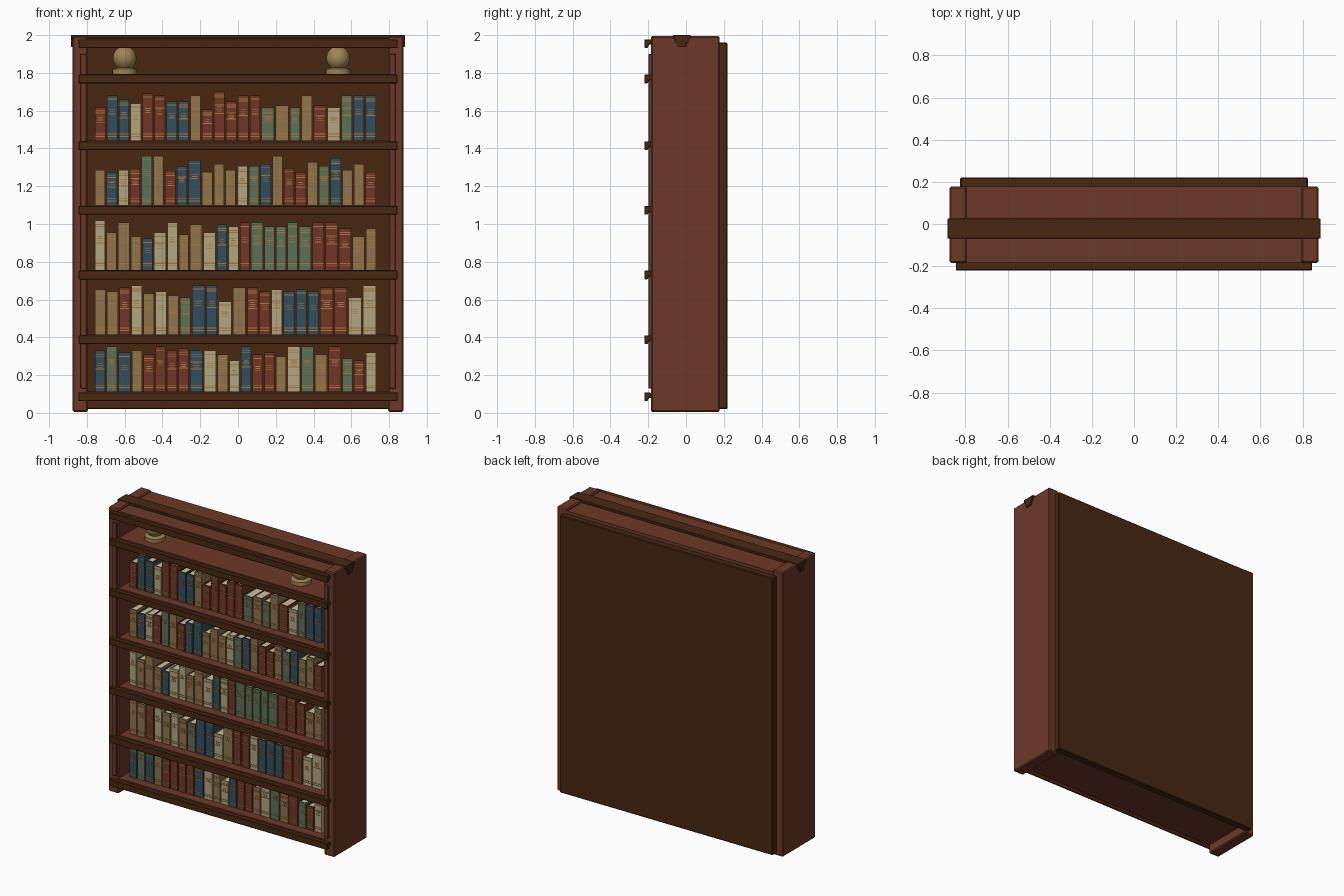
import bpy, bmesh, math
from mathutils import Vector

if "Cube" in bpy.data.objects:
    bpy.data.objects.remove(bpy.data.objects["Cube"])


def mat(name, srgb):
    m = bpy.data.materials.new(name)
    lin = [((c / 255 + 0.055) / 1.055) ** 2.4 if c > 10 else c / 255 / 12.92 for c in srgb]
    m.diffuse_color = (*lin, 1)
    m.use_nodes = True
    m.node_tree.nodes["Principled BSDF"].inputs["Base Color"].default_value = m.diffuse_color
    return m


WOOD = mat("red_brown_wood", (108, 57, 40))
DARK = mat("dark_wood", (72, 39, 17))
RED = mat("red_cloth", (115, 54, 38))
BLUE = mat("blue_cloth", (50, 78, 92))
GREEN = mat("green_cloth", (92, 112, 86))
TAN = mat("tan_cloth", (143, 115, 75))
CREAM = mat("cream_cloth", (178, 165, 128))
GOLD = mat("gold_band", (166, 122, 64))
PAGES = mat("page_paper", (205, 193, 160))
BRASS = mat("pale_brass", (160, 132, 84))
CLOTH = {"r": RED, "b": BLUE, "g": GREEN, "t": TAN, "c": CREAM}


def finish(name, bm, mats, bevel=0):
    bmesh.ops.recalc_face_normals(bm, faces=bm.faces)
    me = bpy.data.meshes.new(name)
    bm.to_mesh(me)
    bm.free()
    for m in mats:
        me.materials.append(m)
    ob = bpy.data.objects.new(name, me)
    bpy.context.collection.objects.link(ob)
    if bevel:
        b = ob.modifiers.new("soft_edges", "BEVEL")
        b.width, b.segments = bevel, 1
    return ob


def add_box(bm, x0, x1, y0, y1, z0, z1, index=0):
    geo = bmesh.ops.create_cube(bm, size=1)
    for v in geo["verts"]:
        v.co = Vector((x0 + (v.co.x + .5) * (x1 - x0),
                       y0 + (v.co.y + .5) * (y1 - y0),
                       z0 + (v.co.z + .5) * (z1 - z0)))
        for f in v.link_faces:
            f.material_index = index


def box(name, x0, x1, y0, y1, z0, z1, m, bevel=0):
    bm = bmesh.new()
    add_box(bm, x0, x1, y0, y1, z0, z1)
    return finish(name, bm, [m], bevel)


def moulding(name, profile, half, m, bevel=0):
    """Extrude a (y, z) profile along x, from -half to half."""
    bm = bmesh.new()
    face = bm.faces.new([bm.verts.new((-half, y, z)) for y, z in profile])
    ext = bmesh.ops.extrude_face_region(bm, geom=[face])
    verts = [g for g in ext["geom"] if isinstance(g, bmesh.types.BMVert)]
    bmesh.ops.translate(bm, verts=verts, vec=(2 * half, 0, 0))
    return finish(name, bm, [m], bevel)


# Carcass: side panels, thin front stiles, back panel
for side, s in (("left", -1), ("right", 1)):
    x0, x1 = sorted((s * .795, s * .875))
    box(side + "_side_panel", x0, x1, -.185, .178, .005, 1.995, WOOD, .007)
    x0, x1 = sorted((s * .803, s * .835))
    box(side + "_front_stile", x0, x1, -.198, -.18, .13, 1.9, WOOD, .003)
box("back_panel", -.825, .825, .17, .22, .02, 1.96, DARK, .005)

# Shelves with a moulded lip on the front of each
SHELF_TOPS = [.112, .415, .757, 1.1, 1.442, 1.795, 1.982]
for i, z in enumerate(SHELF_TOPS):
    box(f"shelf_{i + 1}", -.8, .8, -.182, .178, z - .045, z, WOOD)
    c = z - .027
    lip = [(-.18, .018), (-.193, .023), (-.22, .023), (-.22, -.023),
           (-.203, -.023), (-.196, -.006), (-.18, -.006)]
    moulding(f"shelf_lip_{i + 1}", [(y, c + d) for y, d in lip], .845, DARK, .003)

# Stepped crown bar across the top
half_profile = [(.047, 2.0), (.047, 1.982), (.036, 1.98), (.036, 1.962), (.024, 1.958), (.024, 1.936)]
crown = [(-.022 + d, z) for d, z in half_profile] + [(-.022 - d, z) for d, z in reversed(half_profile)]
moulding("crown_bar", crown, .885, DARK, .002)


# Books: cloth boards and spine, recessed pages, gold bands on the spine
def book(name, x0, x1, z, h, cloth, style):
    bm = bmesh.new()
    y0, y1, t = -.12, .04, .006
    add_box(bm, x0, x1, y0, y0 + .01, z, z + h)
    add_box(bm, x0, x0 + t, y0 + .01, y1, z, z + h)
    add_box(bm, x1 - t, x1, y0 + .01, y1, z, z + h)
    add_box(bm, x0 + t, x1 - t, y0 + .01, y1 - .005, z + .003, z + h - .005, 1)
    bands = [.022, .034, h - .02]
    if style % 2:
        bands += [h - .03, h * .55]
    if style % 3 == 0:
        bands += [h * .72]
    for b in bands:
        add_box(bm, x0 + .001, x1 - .001, y0 - .002, y0 + .002, z + b - .0022, z + b + .0022, 2)
    w = x1 - x0
    for k in range(3):
        b = h * .68 - k * .011
        inset = w * (.22 + .06 * ((k + style) % 2))
        add_box(bm, x0 + inset, x1 - inset, y0 - .002, y0 + .002, z + b - .0018, z + b + .0018, 2)
    finish(name, bm, [cloth, PAGES, GOLD])


# One letter per book for the cloth (capital = thick book), one digit for its height
ROWS = [
    ("bgBtrrrrBCtcbrrtCGTRgrc", "57453756553073427737104"),
    ("ttrctctgBbCTrrcbbbRRCC", "7689564399188676768839"),
    ("ctTtbCctTCbcrGgggGRRRTt", "93810382737688668688515"),
    ("tbcrgtrbBtttcgbtrrtgbttr", "212399247152445931648251"),
    ("rbbcrrbbtrrrrrGTgtRCgbb", "17538744709477121721777"),
]
for r, (cloths, heights) in enumerate(ROWS):
    weights = [1.18 if c.isupper() else 1 for c in cloths]
    unit = 1.495 / sum(weights)
    x = -.757
    for i, (c, d, w) in enumerate(zip(cloths, heights, weights)):
        book(f"book_{r + 1}_{i + 1}", x, x + w * unit - .008, SHELF_TOPS[r],
             .165 + .0106 * int(d), CLOTH[c.lower()], r + i * 5 + int(d))
        x += w * unit


# Globe ornaments on turned bases
def lathe(name, profile, x, y, z, m, sides=24):
    bm = bmesh.new()
    verts = [bm.verts.new((rad, 0, h)) for rad, h in profile]
    edges = [bm.edges.new(p) for p in zip(verts, verts[1:])]
    bmesh.ops.spin(bm, geom=verts + edges, axis=(0, 0, 1), cent=(0, 0, 0),
                   angle=math.tau, steps=sides)
    bmesh.ops.remove_doubles(bm, verts=bm.verts, dist=.0001)
    ob = finish(name, bm, [m])
    ob.location = (x, y, z)
    for p in ob.data.polygons:
        p.use_smooth = True
    ob.data.set_sharp_from_angle(angle=math.radians(35))
    return ob


ball = [(.063 * math.sin(a), .083 - .063 * math.cos(a))
        for a in [math.radians(40 + 14 * k) for k in range(11)]]
ornament = [(0, 0), (.066, 0), (.066, .026), (.05, .03), (.035, .034)] + ball + [(0, .146)]
for side, x in (("left", -.6), ("right", .53)):
    lathe(side + "_globe_ornament", ornament, x, -.06, SHELF_TOPS[5], BRASS)
